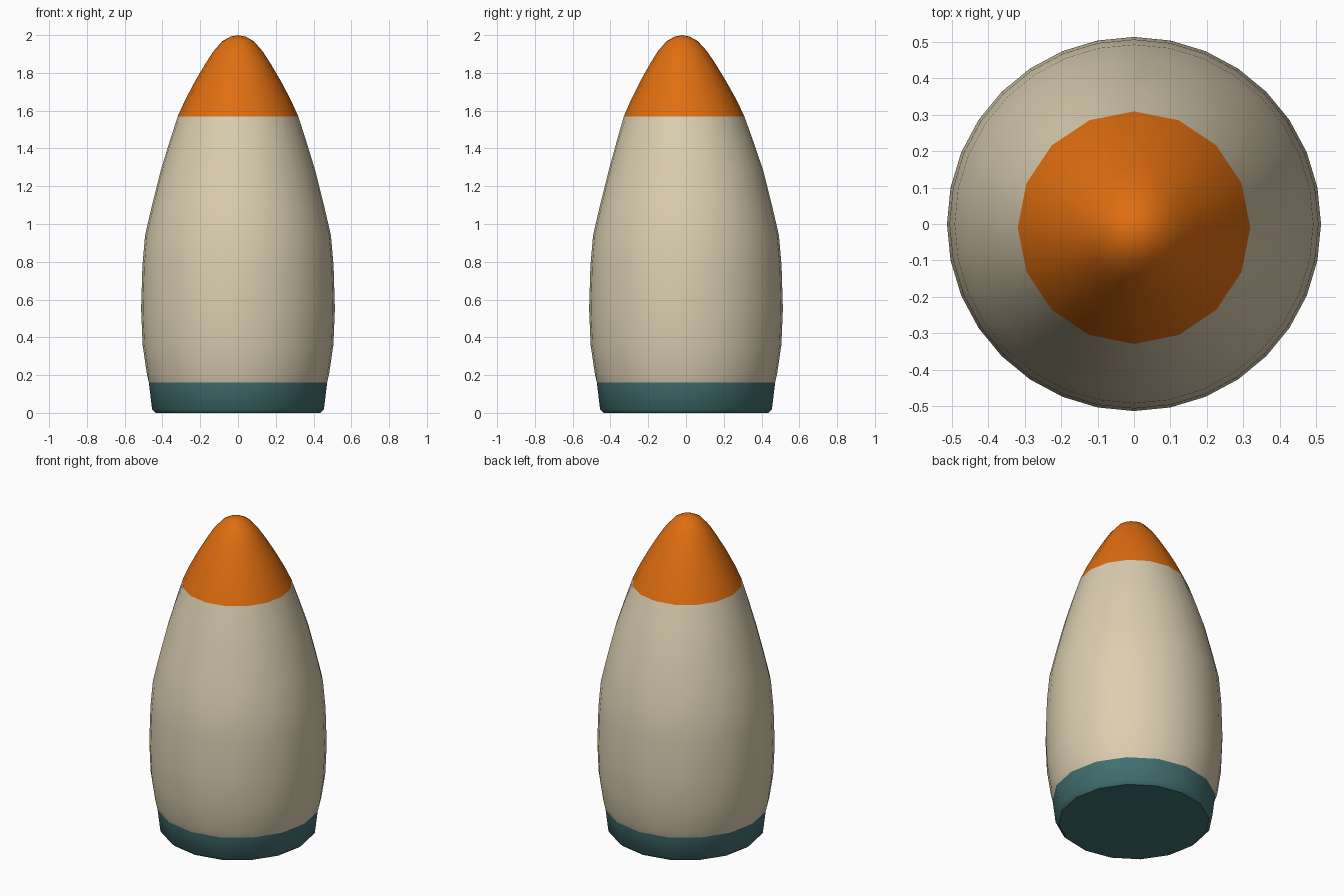
import bpy
import bmesh
import math

cube = bpy.data.objects.get("Cube")
if cube:
    bpy.data.objects.remove(cube, do_unlink=True)

SIDES = 32


def make_material(name, rgb):
    mat = bpy.data.materials.new(name)
    mat.use_nodes = True
    mat.diffuse_color = (*rgb, 1)
    bsdf = next(n for n in mat.node_tree.nodes if n.type == "BSDF_PRINCIPLED")
    bsdf.inputs["Base Color"].default_value = (*rgb, 1)
    bsdf.inputs["Roughness"].default_value = 0.7
    return mat


def add_ring(bm, radius, z, facets, y_shift):
    """Ring of SIDES points lying on a polygon with the given facet count."""
    ring = []
    for i in range(SIDES):
        angle = math.tau * i / SIDES
        r = radius
        if facets < SIDES and i % 2:
            r *= math.cos(math.pi / facets)  # midpoint of a facet
        ring.append(bm.verts.new((r * math.cos(angle), r * math.sin(angle) + y_shift, z)))
    return ring


def lathe(name, profile, mat, bottom=False, tip=None):
    """Turn (radius, z, facets, y shift) rows, lowest first, into a shell."""
    bm = bmesh.new()
    rings = [add_ring(bm, *row) for row in profile]
    for low, high in zip(rings, rings[1:]):
        for i in range(SIDES):
            j = (i + 1) % SIDES
            bm.faces.new((low[i], low[j], high[j], high[i]))
    if bottom:
        bm.faces.new(rings[0][::-1])
    if tip:
        apex = bm.verts.new(tip)
        for i in range(SIDES):
            bm.faces.new((rings[-1][i], rings[-1][(i + 1) % SIDES], apex))
    mesh = bpy.data.meshes.new(name)
    bm.to_mesh(mesh)
    bm.free()
    mesh.materials.append(mat)
    obj = bpy.data.objects.new(name, mesh)
    bpy.context.collection.objects.link(obj)
    bpy.ops.object.select_all(action="DESELECT")
    obj.select_set(True)
    bpy.context.view_layer.objects.active = obj
    bpy.ops.object.shade_smooth_by_angle(angle=math.radians(40))
    return obj


teal = make_material("dark teal", (0.055, 0.16, 0.165))
cream = make_material("warm cream", (0.71, 0.62, 0.44))
orange = make_material("bright orange", (0.74, 0.155, 0.005))

# Rings shared by neighbouring parts
base_seam = (0.472, 0.16, 16, 0)
nose_seam = (0.319, 1.57, 16, -0.01)

# Base band with a softened lower edge
lathe("base_band", [(0.435, 0, 16, 0), (0.455, 0.02, 16, 0), base_seam], teal, bottom=True)

# Bulging main body
body = [base_seam, (0.483, 0.21, 32, 0), (0.505, 0.36, 32, 0), (0.513, 0.55, 32, 0),
        (0.506, 0.78, 32, 0), (0.492, 0.94, 32, 0), (0.455, 1.1, 32, 0),
        (0.41, 1.28, 32, 0), (0.364, 1.43, 32, -0.005), nose_seam]
lathe("body", body, cream)

# Rounded nose cone, leaning very slightly forward
nose = [nose_seam, (0.278, 1.66, 16, -0.012), (0.225, 1.76, 16, -0.015),
        (0.172, 1.85, 16, -0.017), (0.13, 1.915, 16, -0.019),
        (0.083, 1.968, 16, -0.02), (0.04, 1.992, 16, -0.02)]
lathe("nose_cone", nose, orange, tip=(0, -0.02, 2))
